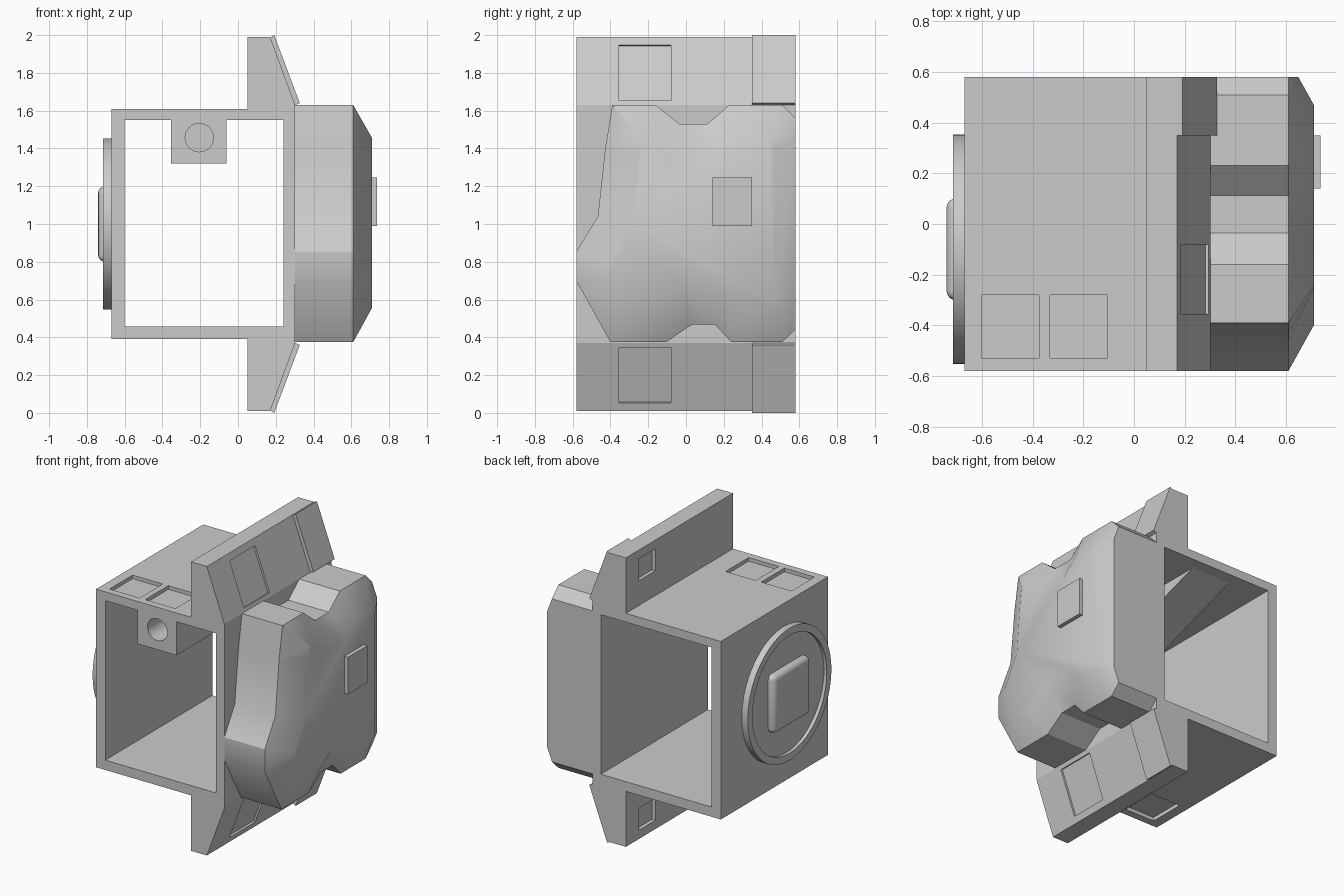
import bpy, bmesh, math
from mathutils import Matrix, Vector

if "Cube" in bpy.data.objects:
    bpy.data.objects.remove(bpy.data.objects["Cube"])

HALF = 0.58  # half depth in y


def finish(name, bm, smooth=None):
    bmesh.ops.recalc_face_normals(bm, faces=bm.faces)
    me = bpy.data.meshes.new(name)
    bm.to_mesh(me)
    bm.free()
    ob = bpy.data.objects.new(name, me)
    bpy.context.collection.objects.link(ob)
    bpy.ops.object.select_all(action='DESELECT')
    bpy.context.view_layer.objects.active = ob
    ob.select_set(True)
    if smooth:
        bpy.ops.object.shade_smooth_by_angle(angle=math.radians(smooth))
    return ob


def loft(name, rings, smooth=None, cut_y=None):
    """Closed solid through equal-length rings of 3D points."""
    bm = bmesh.new()
    loops = [[bm.verts.new(p) for p in r] for r in rings]
    n = len(loops[0])
    for a, b in zip(loops, loops[1:]):
        for i in range(n):
            j = (i + 1) % n
            bm.faces.new((a[i], a[j], b[j], b[i]))
    bm.faces.new(loops[0])
    bm.faces.new(loops[-1])
    if cut_y is not None:
        bmesh.ops.bisect_plane(bm, geom=bm.verts[:] + bm.edges[:] + bm.faces[:],
                               plane_co=(0, cut_y, 0), plane_no=(0, 1, 0), clear_outer=True)
        bmesh.ops.holes_fill(bm, edges=[e for e in bm.edges if e.is_boundary], sides=0)
    return finish(name, bm, smooth)


def prism_y(name, pts, y0, y1):
    return loft(name, [[(x, y, z) for x, z in pts] for y in (y0, y1)])


def box(name, lo, hi, rot=0.0):
    lo, hi = Vector(lo), Vector(hi)
    bm = bmesh.new()
    m = Matrix.Translation((lo + hi) / 2) @ Matrix.Rotation(rot, 4, 'Y') @ Matrix.Diagonal((*(hi - lo), 1))
    bmesh.ops.create_cube(bm, size=1, matrix=m)
    return finish(name, bm)


def cylinder(name, r, depth, matrix, segs):
    bm = bmesh.new()
    bmesh.ops.create_cone(bm, cap_ends=True, segments=segs, radius1=r, radius2=r, depth=depth, matrix=matrix)
    return finish(name, bm)


def cut(ob, cutter):
    mod = ob.modifiers.new("cut", 'BOOLEAN')
    mod.operation = 'DIFFERENCE'
    mod.solver = 'EXACT'
    mod.object = cutter
    bpy.context.view_layer.objects.active = ob
    bpy.ops.object.modifier_apply(modifier=mod.name)
    bpy.data.objects.remove(cutter)


def flip(pts):
    return [(x, 2 - z) for x, z in pts]


# Square tube with upper and lower flanges, one profile mirrored about z = 1
top = [(-0.67, 1.61), (0.05, 1.61), (0.05, 1.99), (0.17, 1.99), (0.303, 1.63)]
body = prism_y("tube_body", top + flip(top)[::-1], -HALF, HALF)
cut(body, box("opening_cutter", (-0.60, -1, 0.457), (0.24, 1, 1.55)))

# Shallow recesses, repeated top and bottom
for s in (1, -1):
    def zr(a, b):
        return sorted((1 + s * a, 1 + s * b))
    for x in (-0.603, -0.332):
        z0, z1 = zr(0.585, 0.7)
        cut(body, box("roof_cutter", (x, -0.53, z0), (x + 0.228, -0.28, z1)))
    z0, z1 = zr(0.78, 0.93)
    cut(body, box("flange_back_cutter", (0.0, 0.26, z0), (0.075, 0.44, z1)))
    c = 1 + s * 0.80
    cut(body, box("flange_slope_cutter", (0.24 - 0.013, -0.355, c - 0.157),
                  (0.24 + 0.013, -0.08, c + 0.157), rot=-s * 0.355))

# Raised slabs at the rear end of each flange
slab = [(0.165, 1.985), (0.192, 2.0), (0.327, 1.64), (0.298, 1.628)]
prism_y("upper_flange_slab", slab, 0.35, HALF)
prism_y("lower_flange_slab", flip(slab), 0.35, HALF)

# Ceiling bracket with a tapered underside and a blind hole
side = [(-HALF, 1.32), (-0.2, 1.32), (0.5, 1.552), (-HALF, 1.552)]
bracket = loft("ceiling_bracket", [[(x, y, z) for y, z in side] for x in (-0.355, -0.06)])
cut(bracket, cylinder("hole_cutter", 0.075, 0.4,
                      Matrix.Translation((-0.205, -HALF, 1.457)) @ Matrix.Rotation(math.pi / 2, 4, 'X'), 32))
bpy.context.view_layer.objects.active = bracket
bracket.select_set(True)
bpy.ops.object.shade_smooth_by_angle(angle=math.radians(15))

# Armoured side pod: outline (y, z) and its inset front face, trimmed at the rear
outer = [(-0.39, 1.63), (-0.16, 1.63), (-0.035, 1.53), (0.113, 1.53), (0.23, 1.63), (0.51, 1.63),
         (0.65, 1.49), (0.65, 0.51), (0.51, 0.375), (0.24, 0.375), (0.155, 0.467), (0.03, 0.467),
         (-0.105, 0.375), (-0.40, 0.375), (-0.58, 0.697), (-0.58, 0.855), (-0.467, 1.04), (-0.427, 1.405)]
inner = [(-0.24, 1.455), (-0.22, 1.455), (-0.09, 1.345), (0.17, 1.345), (0.28, 1.44), (0.435, 1.44),
         (0.47, 1.41), (0.47, 0.59), (0.435, 0.557), (0.31, 0.557), (0.235, 0.65), (-0.01, 0.65),
         (-0.15, 0.557), (-0.30, 0.557), (-0.40, 0.735), (-0.40, 0.80), (-0.285, 1.0), (-0.25, 1.39)]
loft("side_pod", [[(x, y, z) for y, z in ring] for x, ring in ((0.29, outer), (0.61, outer), (0.71, inner))],
     smooth=30, cut_y=HALF)
box("pod_plate", (0.69, 0.14, 0.99), (0.737, 0.35, 1.245))

# Round hatch on the left wall with a recessed middle
bm = bmesh.new()
m = Matrix.Translation((-0.685, -0.10, 1.0)) @ Matrix.Rotation(-math.pi / 2, 4, 'Y')
bmesh.ops.create_cone(bm, cap_ends=True, segments=64, radius1=0.453, radius2=0.453, depth=0.06, matrix=m)
cap = min(bm.faces, key=lambda f: f.calc_center_median().x)
bmesh.ops.inset_region(bm, faces=[cap], thickness=0.05)
rim = bmesh.ops.extrude_face_region(bm, geom=[cap])
bmesh.ops.translate(bm, vec=(0.022, 0, 0), verts=[v for v in rim["geom"] if isinstance(v, bmesh.types.BMVert)])
if cap.is_valid:
    bmesh.ops.delete(bm, geom=[cap], context='FACES_ONLY')
finish("round_hatch", bm, smooth=30)

# Rounded square boss on the hatch
bm = bmesh.new()
pos = Matrix.Translation((-0.69, -0.10, 1.0)) @ Matrix.Diagonal((0.10, 0.40, 0.40, 1))
bmesh.ops.create_cube(bm, size=1, matrix=pos)
bmesh.ops.bevel(bm, geom=bm.edges[:], offset=0.035, segments=4, profile=0.5, affect='EDGES')
bmesh.ops.translate(bm, vec=(0.0, 0, 0), verts=bm.verts)
finish("hatch_boss", bm, smooth=40)
